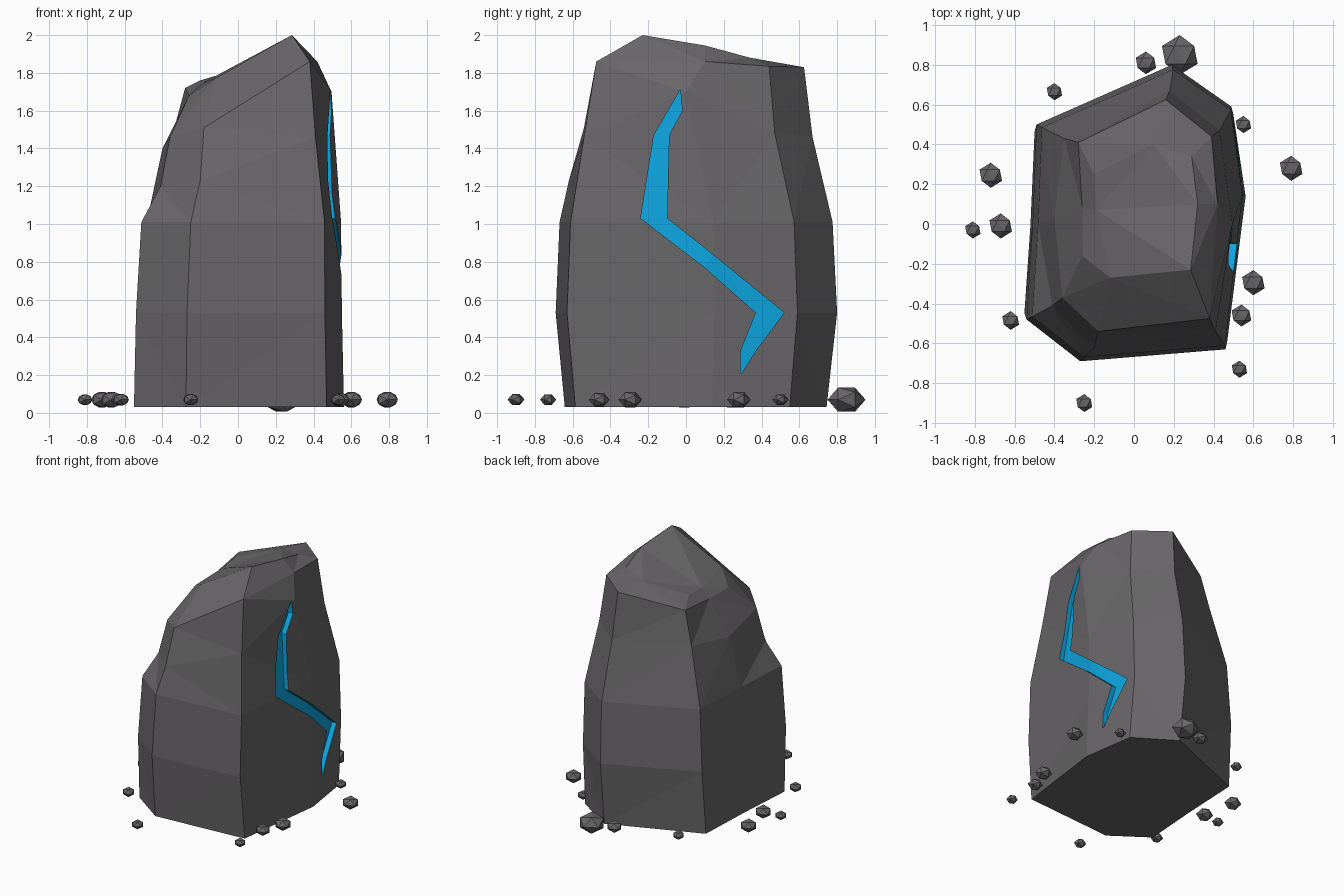
import bpy
import bmesh
from math import pi
from mathutils import Matrix, Vector
from mathutils.bvhtree import BVHTree

if "Cube" in bpy.data.objects:
    bpy.data.objects.remove(bpy.data.objects["Cube"])


def material(name, colour):
    mat = bpy.data.materials.new(name)
    mat.use_nodes = True
    mat.diffuse_color = colour
    mat.node_tree.nodes["Principled BSDF"].inputs["Base Color"].default_value = colour
    return mat


stone = material("stone grey", (0.14, 0.134, 0.14, 1))
glow = material("crack blue", (0.004, 0.38, 0.75, 1))


def make_object(name, bm, *materials):
    bmesh.ops.recalc_face_normals(bm, faces=bm.faces)
    mesh = bpy.data.meshes.new(name)
    bm.to_mesh(mesh)
    obj = bpy.data.objects.new(name, mesh)
    bpy.context.collection.objects.link(obj)
    for mat in materials:
        mesh.materials.append(mat)
    return obj


def bridge(bm, lower, upper):
    count = len(lower)
    for i in range(count):
        j = (i + 1) % count
        bm.faces.new((lower[i], lower[j], upper[j], upper[i]))


# Boulder: corner rings from the ground up, counter-clockwise from front left
waist = [(-.27, -.69), (.46, -.63), (.55, .15), (.49, .59),
         (.19, .8), (-.49, .5), (-.51, 0), (-.54, -.48)]
shoulder = [(-.2, -.62, 1.23), (.41, -.54, 1.46), (.495, 0, 1.7), (.43, .47, 1.48),
            (.18, .67, 1.46), (-.35, .43, 1.46), (-.4, .03, 1.4), (-.41, -.41, 1.2)]
rim = [(-.18, -.54, 1.51), (.38, -.475, 1.86), (.42, .1, 1.86), (.39, .44, 1.835),
       (.16, .625, 1.83), (-.28, .41, 1.72), (-.26, .08, 1.68), (-.36, -.37, 1.46)]
crown = [(-.12, -.27, 1.77), (.285, -.23, 2), (.32, .1, 1.945), (.29, .34, 1.88),
         (.1, .4, 1.85), (-.2, .25, 1.76), (-.19, .07, 1.745), (-.26, -.16, 1.68)]
foot = [(x * 1.02, y * .93, .03) for x, y in waist]
belly = [(x, y, .53) for x, y in waist]
chest = [(x * .97 + .012, y * .97, 1.01) for x, y in waist]

bm = bmesh.new()
rings = [[bm.verts.new(co) for co in ring]
         for ring in (foot, belly, chest, shoulder, rim, crown)]
for lower, upper in zip(rings, rings[1:]):
    bridge(bm, lower, upper)
bm.faces.new(rings[0])
bm.faces.new(rings[-1])
bmesh.ops.triangulate(bm, faces=bm.faces[:])
surface = BVHTree.FromBMesh(bm)
boulder = make_object("boulder", bm, stone, glow)

# Crack: zigzag groove that follows the boulder wall, as pairs of (y, z) edges
crack = [((-.03, 1.71), (-.02, 1.6)), ((-.17, 1.47), (-.09, 1.47)),
         ((-.24, 1.03), (-.1, 1.03)), ((.1, .77), (.14, .84)),
         ((.37, .53), (.52, .53)), ((.29, .33), (.37, .33)), ((.288, .21), (.295, .21))]


def wall_x(y, z):
    return surface.ray_cast(Vector((2, y, z)), Vector((-1, 0, 0)))[0].x


bm = bmesh.new()
sections = []
for (y1, z1), (y2, z2) in crack:
    a, b = wall_x(y1, z1), wall_x(y2, z2)
    sections.append([bm.verts.new(co) for co in (
        (a - .04, y1, z1), (b - .04, y2, z2), (.8, y2, z2), (.8, y1, z1))])
for lower, upper in zip(sections, sections[1:]):
    bridge(bm, lower, upper)
bm.faces.new(sections[0])
bm.faces.new(sections[-1])
bmesh.ops.triangulate(bm, faces=bm.faces[:])
for face in bm.faces:
    face.material_index = 1
cutter = make_object("crack_cutter", bm, stone, glow)
cutter.hide_render = True

cut = boulder.modifiers.new("crack", "BOOLEAN")
cut.operation = "DIFFERENCE"
cut.solver = "EXACT"
cut.object = cutter
bpy.context.view_layer.objects.active = boulder
bpy.ops.object.modifier_apply(modifier=cut.name)
bpy.data.objects.remove(cutter)

# Pebbles: squashed icosahedra scattered around the foot (x, y, radius)
pebbles = [(.23, .85, .1), (.06, .81, .057), (-.4, .665, .043), (.55, .5, .043),
           (.79, .28, .063), (-.72, .245, .063), (-.67, -.01, .063), (-.81, -.03, .043),
           (-.62, -.485, .047), (.6, -.295, .063), (.54, -.46, .055),
           (.53, -.73, .043), (-.25, -.9, .045)]
for x, y, radius in pebbles:
    bm = bmesh.new()
    place = (Matrix.Translation((x, y, .07)) @ Matrix.Diagonal((1, 1, .75, 1))
             @ Matrix.Rotation(pi / 2, 4, "X"))
    bmesh.ops.create_icosphere(bm, subdivisions=1, radius=radius, matrix=place)
    make_object("pebble", bm, stone)
